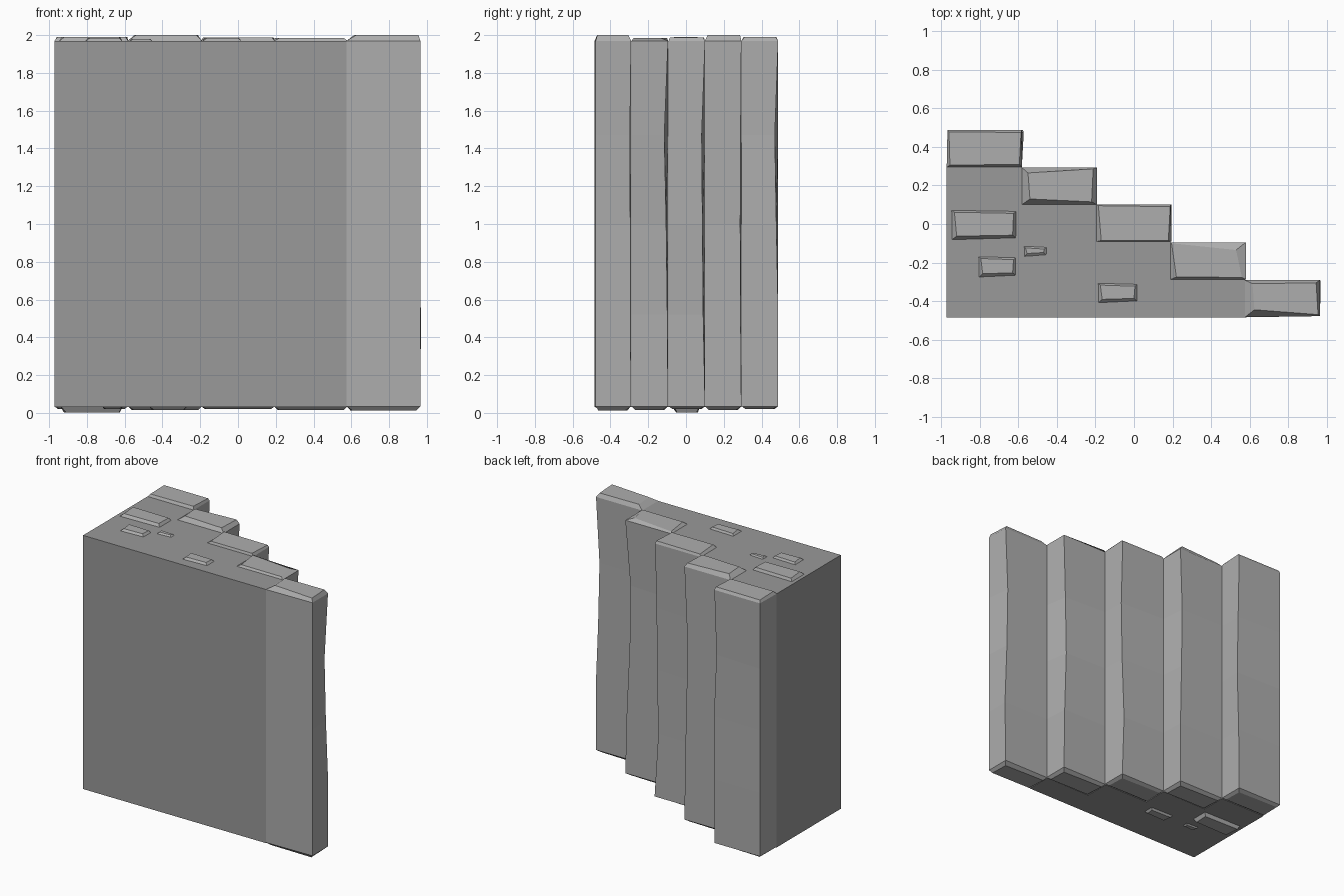
import bpy, bmesh

if "Cube" in bpy.data.objects:
    bpy.data.objects.remove(bpy.data.objects["Cube"])

Z0, Z1 = 0.03, 1.97


def grey(name, v):
    m = bpy.data.materials.new(name)
    m.diffuse_color = (v, v, v, 1)
    m.use_nodes = True
    m.node_tree.nodes["Principled BSDF"].inputs["Base Color"].default_value = m.diffuse_color
    return m


WALL = grey("dark_grey", 0.32)
STONE = grey("mid_grey", 0.42)


def loft(name, rings, mat):
    """Closed flat-shaded solid through rings of equal point count."""
    bm = bmesh.new()
    loops = [[bm.verts.new(p) for p in r] for r in rings]
    n = len(loops[0])
    for a, b in zip(loops, loops[1:]):
        for i in range(n):
            j = (i + 1) % n
            bm.faces.new((a[i], a[j], b[j], b[i]))
    bm.faces.new(loops[0][::-1])
    bm.faces.new(loops[-1])
    bmesh.ops.recalc_face_normals(bm, faces=bm.faces)
    me = bpy.data.meshes.new(name)
    bm.to_mesh(me)
    bm.free()
    me.materials.append(mat)
    ob = bpy.data.objects.new(name, me)
    bpy.context.collection.objects.link(ob)
    return ob


def at(pts, z):
    return [(x, y, z) for x, y in pts]


# Main body: tall prism with a stepped plan
xs = [-0.972, -0.582, -0.195, 0.19, 0.575]
ys = [0.295, 0.10, -0.092, -0.288, -0.484]
plan = [(xs[0], ys[4]), (xs[4], ys[4])]
for i in (3, 2, 1, 0):
    plan += [(xs[i + 1], ys[i]), (xs[i], ys[i])]
loft("core_wall", [at(plan, Z0), at(plan, Z1)], WALL)

# Step stones: (top z, bottom z, chipped top corners, outer-edge waviness in x, y)
stones = [
    (1.99, 0.02, [(-0.955, 0.305), (-0.595, 0.31), (-0.586, 0.475), (-0.96, 0.478)],
     [(.005, 0), (.01, -.01), (-.005, -.018), (0, 0)]),
    (2.00, 0.015, [(-0.54, 0.13), (-0.22, 0.115), (-0.212, 0.286), (-0.55, 0.265)],
     [(-.004, -.004), (-.015, -.006), (-.02, -.004), (0, 0)]),
    (1.988, 0.02, [(-0.17, -0.085), (0.178, -0.085), (0.188, 0.09), (-0.185, 0.095)],
     [(-.025, -.01), (-.01, -.014), (-.005, -.018), (-.004, 0)]),
    (1.985, 0.015, [(0.22, -0.275), (0.56, -0.277), (0.53, -0.135), (0.195, -0.10)],
     [(-.01, -.004), (-.03, -.01), (-.03, -.02), (0, 0)]),
    (2.00, 0.013, [(0.625, -0.445), (0.955, -0.47), (0.945, -0.305), (0.615, -0.31)],
     [(.004, -.003), (-.015, -.004), (-.025, -.006), (0, 0)]),
]
for i, (top, bot, cap, wave) in enumerate(stones):
    x0, y0 = xs[i], ys[i]
    x1, y1 = x0 + 0.39, y0 + 0.193

    def ring(dx, dy):
        return [(x0, y0), (x1, y0 + (0.006 if i == 4 else 0)),
                (x1 + dx, y1 + dy), (x0 + (0.004 if i == 0 else 0), y1)]

    foot = [(x0 + .03, y0 + .025), (x1 - .02, y0 + .02),
            (x1 - .025, y1 - .03), (x0 + .02, y1 - .02)]
    rings = [at(foot, bot), at(ring(0, 0), Z0 + 0.005)]
    rings += [at(ring(*w), z) for w, z in zip(wave, (0.52, 1.0, 1.47, Z1))]
    loft(f"step_stone_{i + 1}", rings + [at(cap, top)], STONE)

# Small raised bricks: x range, y range, height, lid inset in x
bricks = [(-0.95, -0.61, -0.085, 0.073, 0.02, .03), (-0.81, -0.61, -0.28, -0.167, 0.015, .025),
          (-0.575, -0.45, -0.175, -0.112, 0.01, .02), (-0.19, 0.02, -0.413, -0.305, 0.015, .025)]
under = [(-0.94, -0.61, -0.075, 0.075, 0.027, .03), (-0.72, -0.61, -0.2, -0.13, 0.01, .02),
         (-0.47, -0.27, -0.22, -0.12, 0.015, .025)]
for label, group, z, s in (("top", bricks, Z1, 1), ("under", under, Z0, -1)):
    for i, (a, b, c, d, h, e) in enumerate(group):
        base = [(a, c), (b, c + .01), (b, d - .005), (a, d)]
        lid = [(a + e, c + .022), (b - .02, c + .027),
               (b - .015, d - .018), (a + e * .6, d - .012)]
        loft(f"{label}_brick_{i + 1}",
             [at(base, z - s * 0.005), at(lid, z + s * h)], STONE)
